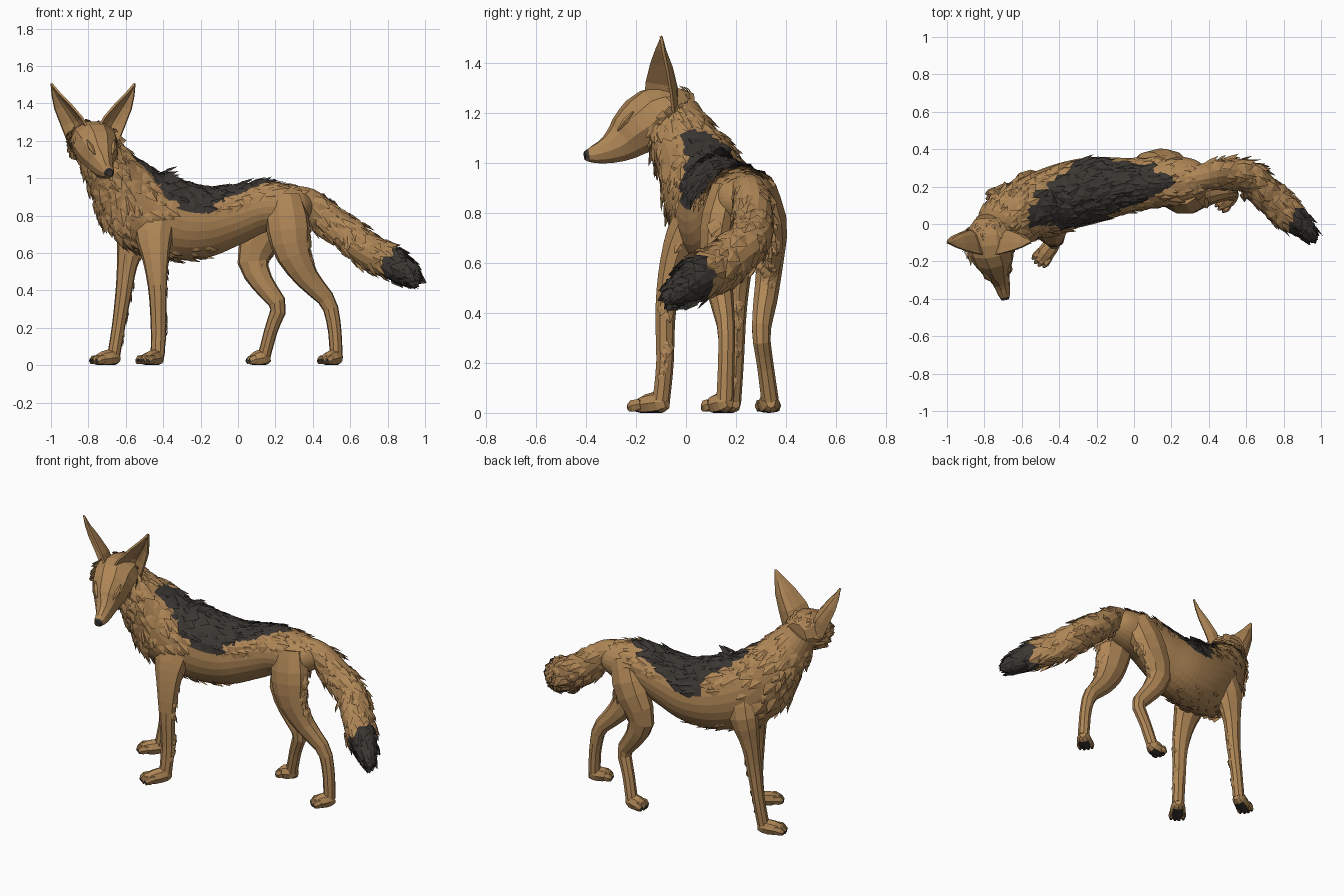
import bpy, bmesh, math, random
from mathutils import Vector as V

if "Cube" in bpy.data.objects:
    bpy.data.objects.remove(bpy.data.objects["Cube"])

random.seed(4)


def mat(name, rgb):
    m = bpy.data.materials.new(name)
    m.diffuse_color = (*rgb, 1)
    m.use_nodes = True
    m.node_tree.nodes["Principled BSDF"].inputs["Base Color"].default_value = m.diffuse_color
    return m


TAN = mat("tan fur", (0.43, 0.24, 0.094))
DARK = mat("dark fur", (0.043, 0.037, 0.032))


def finish(bm, name):
    me = bpy.data.meshes.new(name)
    bm.to_mesh(me)
    bm.free()
    me.materials.append(TAN)
    me.materials.append(DARK)
    ob = bpy.data.objects.new(name, me)
    bpy.context.collection.objects.link(ob)
    return ob


def surface(st, ref=None):
    """Smooth tube through stations (x, y, z, half width, half height)."""
    n = len(st) - 1

    def at(u):
        f = min(max(u, 0), 1) * n
        i = min(int(f), n - 1)
        t = f - i
        a, b, c, d = (st[min(max(k, 0), n)] for k in (i - 1, i, i + 1, i + 2))
        return [0.5 * (2 * q + (r - p) * t + (2 * p - 5 * q + 4 * r - s) * t * t
                       + (3 * q - p - 3 * r + s) * t ** 3) for p, q, r, s in zip(a, b, c, d)]

    def point(u, v):
        s = at(u)
        t = (V(at(u + .01)[:3]) - V(at(u - .01)[:3])).normalized()
        side = (V(ref) - t * t.dot(V(ref))) if ref else t.cross(V((0, 0, 1)))
        side.normalize()
        up = side.cross(t)
        return V(s[:3]) + side * max(s[3], .004) * math.cos(v) + up * max(s[4], .004) * math.sin(v)
    return point


def tuft(bm, P, u, v, size, rule):
    """One kite-shaped lock of fur lying along the tube."""
    p = P(u, v)
    d = (P(u + .01, v) - P(u - .01, v)).normalized()
    s = (P(u, v + .05) - P(u, v - .05)).normalized()
    n = s.cross(d).normalized()
    if n.dot(p - (P(u, v) + P(u, v + math.pi)) / 2) < 0:
        n = -n
    d = (d + s * random.uniform(-.25, .25)).normalized()
    L = size * random.uniform(.75, 1.25)
    w = L * random.uniform(.28, .4)
    pts = [p - n * .006, p + d * L * .5 - s * w, p + d * L * .5 + s * w,
           p + d * L * .5 + n * L * .11, p + d * L + n * L * random.uniform(.06, .2)]
    b, l, r, m, t = [bm.verts.new(q) for q in pts]
    for f in ((b, l, m), (b, m, r), (l, t, m), (m, t, r)):
        bm.faces.new(f).material_index = rule(p + d * L * .3)


def loft(name, st, rows=20, sides=12, ref=None, rule=lambda p: 0, fur=(), floor=False):
    """Flat-faced tube; fur = (count, u0, u1, v0, v1, size) with angles in degrees."""
    P = surface(st, ref)
    bm = bmesh.new()
    rings = [[bm.verts.new(P(i / rows, math.tau * j / sides)) for j in range(sides)]
             for i in range(rows + 1)]
    for a, b in zip(rings, rings[1:]):
        for j in range(sides):
            k = (j + 1) % sides
            bm.faces.new((a[j], a[k], b[k], b[j]))
    bm.faces.new(rings[0])
    bm.faces.new(rings[-1])
    if floor:
        for v in bm.verts:
            v.co.z = max(v.co.z, 0)
    bmesh.ops.recalc_face_normals(bm, faces=bm.faces)
    for f in bm.faces:
        f.material_index = rule(f.calc_center_median())
    for count, u0, u1, v0, v1, size in fur:
        for _ in range(count):
            tuft(bm, P, random.uniform(u0, u1), math.radians(random.uniform(v0, v1)), size, rule)
    return finish(bm, name)


# Torso and neck, with the dark saddle
def saddle(p):
    low = max(.815, .79 + (p.x + .28) * (.43 if p.x > -.28 else -1.15))
    return int(p.z > low and -.56 < p.x < .18)


loft("torso", [(-.77, -.05, 1.20, .11, .10), (-.71, -.01, 1.09, .135, .13),
               (-.63, .05, .97, .155, .175), (-.53, .095, .85, .17, .215),
               (-.36, .15, .78, .18, .215), (-.20, .185, .765, .175, .195),
               (-.05, .205, .795, .15, .165), (.10, .22, .84, .135, .14),
               (.25, .23, .85, .13, .12), (.35, .23, .86, .10, .085), (.40, .23, .87, .03, .03)],
     rows=60, sides=26, rule=saddle,
     fur=[(250, .02, .34, 0, 360, .095), (190, .33, .74, 18, 162, .095),
          (40, .3, .5, 225, 315, .07), (25, .72, .9, 50, 130, .06)])

# Tail with dark tip, darker further forward underneath
loft("tail", [(.28, .235, .90, .07, .06), (.38, .255, .875, .07, .072), (.48, .27, .78, .08, .085),
              (.60, .255, .69, .085, .09), (.70, .17, .61, .088, .092), (.80, .075, .555, .085, .09),
              (.88, .01, .51, .065, .07), (.93, -.04, .475, .04, .045), (.95, -.06, .455, .01, .01)],
     rows=34, sides=14, rule=lambda p: int(p.x - p.y - .35 * (p.z - .55) > .76),
     fur=[(190, .1, .82, 0, 360, .1), (40, .8, .92, 0, 360, .065)])

# Head with dark nose
HEAD = [(-.78, .03, 1.20, .07, .08), (-.775, -.05, 1.20, .125, .11), (-.765, -.13, 1.18, .125, .122),
        (-.745, -.20, 1.13, .105, .108), (-.73, -.255, 1.083, .07, .083), (-.71, -.31, 1.05, .047, .057),
        (-.695, -.37, 1.032, .034, .036), (-.688, -.405, 1.028, .02, .018)]
loft("head", HEAD, rows=14, sides=10, rule=lambda p: int(p.y < -.392 and p.z > 1.015),
     fur=[(30, .05, .32, -60, 20, .07), (30, .05, .32, 160, 240, .07), (25, .02, .14, 0, 180, .04)])

# Brow ridges over the closed eyes
H = surface(HEAD)
for label, ang, s in (("right", 38, -1), ("left", 142, 1)):
    a, b = H(.40, math.radians(ang - s * 8)), H(.58, math.radians(ang - s * 6))
    m = (a + b) / 2
    loft(label + "_brow", [(*a, .002, .002), (*m, .018, .014), (*b, .002, .002)], rows=4, sides=6)

# Ears: cupped sheets open to the front and outside
for label, s in (("left", -1), ("right", 1)):
    bm = bmesh.new()
    outer = [V((.135, -.05, 1.19)), V((.17, -.06, 1.28)), V((.205, -.075, 1.37)),
             V((.219, -.09, 1.44)), V((.225, -.10, 1.505))]
    inner = [V((.025, -.165, 1.26)), V((.06, -.16, 1.325)), V((.125, -.142, 1.40)),
             V((.18, -.122, 1.455)), V((.222, -.10, 1.505))]
    grid = []
    for o, i, d in zip(outer, inner, [.06, .065, .045, .02, 0]):
        row = []
        for k in range(6):
            q = i.lerp(o, k / 5) + V((-.35 * d, d, 0)) * math.sin(math.pi * k / 5)
            row.append(bm.verts.new((-.775 + s * q.x, q.y, q.z)))
        grid.append(row)
    for a, b in zip(grid, grid[1:]):
        for k in range(5):
            bm.faces.new((a[k], a[k + 1], b[k + 1], b[k]))
    bmesh.ops.recalc_face_normals(bm, faces=bm.faces)
    ear = finish(bm, label + "_ear")
    sol = ear.modifiers.new("thickness", 'SOLIDIFY')
    sol.thickness, sol.offset = .012, 0

# Legs: stations from the body down, then the toe position
LEGS = {
    "front_leg_near": ([(-.42, .04, .88, .05, .09), (-.45, -.01, .72, .07, .105), (-.44, -.06, .57, .052, .072),
                        (-.43, -.083, .40, .042, .05), (-.425, -.085, .20, .036, .042),
                        (-.43, -.10, .05, .036, .038)], (-.51, -.205)),
    "front_leg_far": ([(-.50, .19, .88, .05, .09), (-.55, .22, .72, .07, .095), (-.59, .21, .55, .05, .058),
                       (-.61, .20, .40, .042, .045), (-.64, .195, .20, .036, .036),
                       (-.665, .185, .05, .036, .035)], (-.77, .13)),
    "hind_leg_near": ([(.25, .17, .90, .07, .09), (.265, .135, .76, .08, .12), (.29, .12, .61, .065, .098),
                       (.37, .14, .465, .05, .066), (.48, .16, .34, .036, .045), (.515, .16, .20, .034, .037),
                       (.525, .155, .05, .036, .035)], (.455, .095)),
    "hind_leg_far": ([(.22, .29, .90, .07, .09), (.16, .325, .75, .08, .115), (.08, .33, .575, .055, .088),
                      (.13, .315, .44, .048, .062), (.215, .30, .32, .038, .046), (.18, .315, .20, .034, .037),
                      (.14, .335, .05, .036, .035)], (.06, .325)),
}
for name, (st, toe) in LEGS.items():
    front = name.startswith("front")
    loft(name, st, rows=14, sides=9, ref=(0, 1, 0),
         fur=[(16, .25, .85 if front else .4, 250, 290, .05), (0 if front else 14, .15, .4, 250, 290, .07)])
    # Paw with toes and dark pads
    a, b = V((*st[-1][:2], .042)), V((*toe, .025))
    d = (b - a).normalized()
    side = d.cross(V((0, 0, 1))).normalized()
    m = a.lerp(b, .55)
    pads = lambda p: int(p.z < .008)
    h = a - d * .03
    loft(name.replace("leg", "paw"), [(*h, .02, .03), (*a, .04, .045), (*m, .046, .042), (*b, .03, .02)],
         rows=6, sides=8, rule=pads, floor=True)
    for k in (-1.5, -.5, .5, 1.5):
        o = side * k * .024
        tip = b + o + d * (.018 - abs(k) * .01)
        c0, c1 = m + o, tip - d * .022
        loft(f"{name}_toe", [(c0.x, c0.y, .035, .012, .02), (c1.x, c1.y, .028, .017, .027),
                             (tip.x, tip.y, .014, .008, .012)],
             rows=4, sides=6, rule=lambda p, t=tip: int(p.z < .008 or (p - t).length < .008), floor=True)
